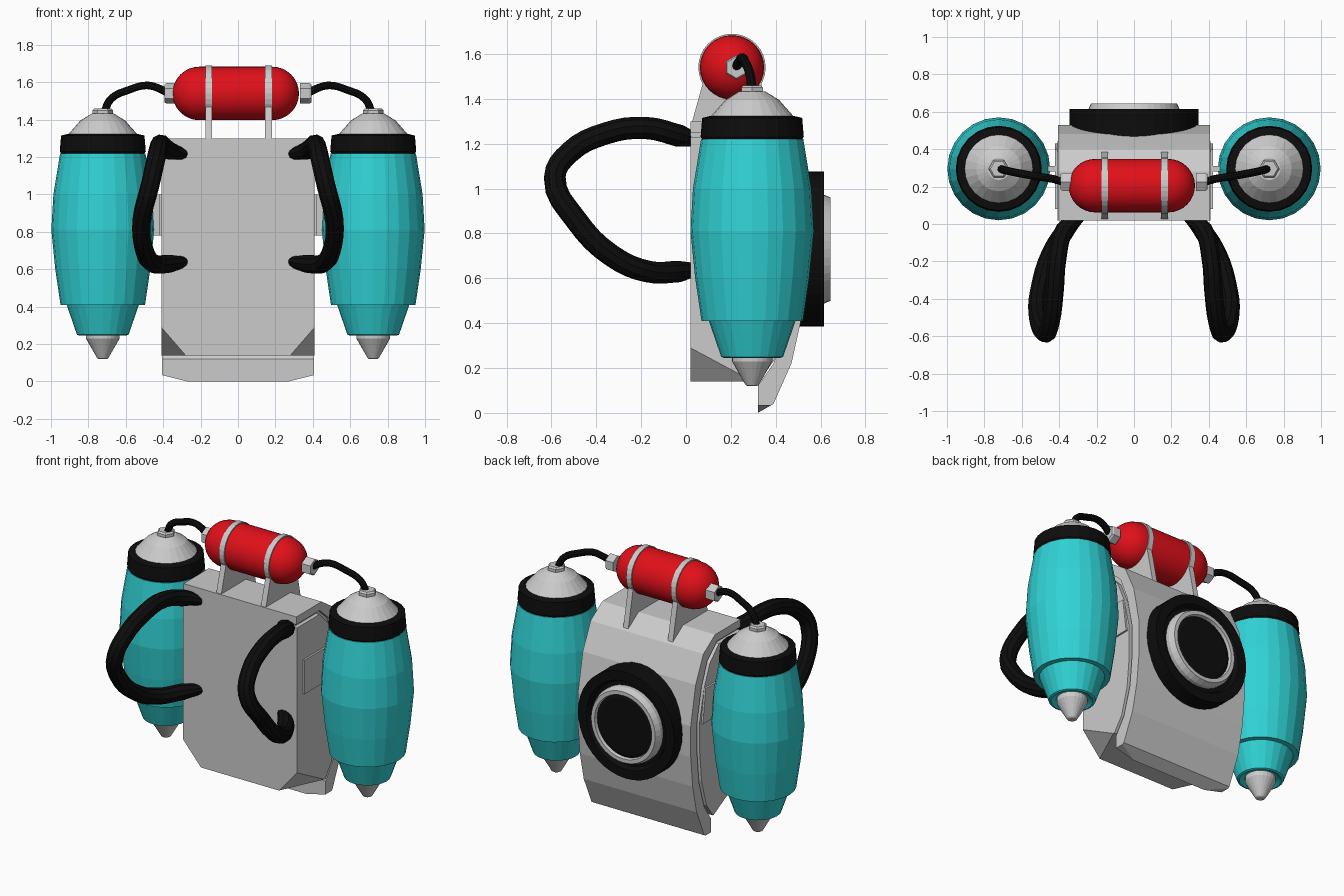
import bpy, bmesh, math
from mathutils import Matrix, Vector

if "Cube" in bpy.data.objects:
    bpy.data.objects.remove(bpy.data.objects["Cube"])


def material(name, rgb):
    m = bpy.data.materials.new(name)
    m.diffuse_color = (*rgb, 1)
    m.use_nodes = True
    m.node_tree.nodes["Principled BSDF"].inputs["Base Color"].default_value = m.diffuse_color
    return m


TEAL = material("teal", (0.03, 0.65, 0.67))
RED = material("red", (0.75, 0.005, 0.01))
BLACK = material("black", (0.004, 0.004, 0.004))


def finish(name, bm, mat=None, smooth=False):
    bmesh.ops.recalc_face_normals(bm, faces=bm.faces)
    me = bpy.data.meshes.new(name)
    bm.to_mesh(me)
    bm.free()
    ob = bpy.data.objects.new(name, me)
    bpy.context.collection.objects.link(ob)
    if mat:
        me.materials.append(mat)
    if smooth:
        bpy.ops.object.select_all(action='DESELECT')
        ob.select_set(True)
        bpy.context.view_layer.objects.active = ob
        bpy.ops.object.shade_smooth_by_angle(angle=math.radians(30))
    return ob


def prism(name, yz, x0, x1, cuts=(), mat=None):
    """Extrude a side profile along x, then slice off corners with planes."""
    bm = bmesh.new()
    f = bm.faces.new([bm.verts.new((x0, y, z)) for y, z in yz])
    ext = bmesh.ops.extrude_face_region(bm, geom=[f])["geom"]
    bmesh.ops.translate(bm, vec=(x1 - x0, 0, 0),
                        verts=[v for v in ext if isinstance(v, bmesh.types.BMVert)])
    for co, no in cuts:
        r = bmesh.ops.bisect_plane(bm, geom=bm.verts[:] + bm.edges[:] + bm.faces[:],
                                   plane_co=co, plane_no=no, clear_outer=True)
        edges = [e for e in r["geom_cut"] if isinstance(e, bmesh.types.BMEdge)]
        bmesh.ops.holes_fill(bm, edges=edges, sides=0)
    return finish(name, bm, mat)


def lathe(name, profile, loc, axis='Z', n=24, mat=None, closed=False, smooth=False):
    """Revolve (radius, height) points around an axis."""
    rot = {'Z': Matrix(), 'X': Matrix.Rotation(math.pi / 2, 4, 'Y'),
           'Y': Matrix.Rotation(-math.pi / 2, 4, 'X')}[axis]
    m = Matrix.Translation(loc) @ rot
    bm = bmesh.new()
    rings = [[bm.verts.new(m @ Vector((r * math.cos(a), r * math.sin(a), h)))
              for a in (2 * math.pi * i / n for i in range(n))] for r, h in profile]
    pairs = list(zip(rings, rings[1:]))
    if closed:
        pairs.append((rings[-1], rings[0]))
    else:
        bm.faces.new(rings[0])
        bm.faces.new(rings[-1])
    for a, b in pairs:
        for i in range(n):
            j = (i + 1) % n
            bm.faces.new((a[i], a[j], b[j], b[i]))
    return finish(name, bm, mat, smooth)


def tube(name, points, radius, mat, taper=1.0):
    """Round tube along a smooth path, converted to a mesh."""
    cu = bpy.data.curves.new(name + "_path", 'CURVE')
    cu.dimensions = '3D'
    cu.bevel_depth = radius
    cu.bevel_resolution = 3
    cu.use_fill_caps = True
    cu.resolution_u = 4
    sp = cu.splines.new('BEZIER')
    sp.bezier_points.add(len(points) - 1)
    for bp, p in zip(sp.bezier_points, points):
        bp.co = p
        bp.handle_left_type = bp.handle_right_type = 'AUTO'
    sp.bezier_points[0].radius = sp.bezier_points[-1].radius = taper
    tmp = bpy.data.objects.new(name + "_path", cu)
    bpy.context.collection.objects.link(tmp)
    dg = bpy.context.evaluated_depsgraph_get()
    me = bpy.data.meshes.new_from_object(tmp.evaluated_get(dg))
    bpy.data.objects.remove(tmp)
    bm = bmesh.new()
    bm.from_mesh(me)
    bpy.data.meshes.remove(me)
    return finish(name, bm, mat, True)


# Pack body: front block with clipped lower corners
corner_cuts = []
for s in (-1, 1):
    a, b, c = (Vector(p) for p in ((s * .41, .02, .29), (s * .28, .02, .14), (s * .41, .3, .14)))
    n = (b - a).cross(c - a)
    if n.dot(Vector((0, .3, .8)) - a) > 0:
        n = -n
    corner_cuts.append((a, n))
prism("pack_body", [(.02, .14), (.02, 1.23), (.25, 1.23), (.34, 1.14), (.4, 1.0), (.445, .8),
                    (.445, .6), (.425, .4), (.375, .23), (.31, .14)], -.41, .41, corner_cuts)
# Filler seen at the bottom of the groove between body and shell
prism("groove_core", [(.02, 1.1), (.02, 1.27), (.27, 1.27), (.4, 1.15), (.48, .8), (.48, .6),
                      (.44, .3), (.34, .16), (.2, .3)], -.385, .385)
# Curved back shell with skirt
shell_cuts = [((s * .27, .3, 0), (s * .25, 0, -1)) for s in (-1, 1)]
prism("back_shell", [(.02, 1.3), (.28, 1.3), (.4, 1.22), (.48, 1.05), (.53, .8), (.53, .6),
                     (.51, .4), (.47, .22), (.39, .04), (.32, 0), (.32, .12), (.39, .22),
                     (.445, .4), (.465, .6), (.465, .8), (.42, 1.01), (.36, 1.16), (.26, 1.25),
                     (.02, 1.25)], -.405, .405, shell_cuts)

# Round vent on the back
lathe("vent_rim", [(.33, .44), (.345, .46), (.345, .615), (.285, .615), (.27, .585), (.1, .585)],
      (0, 0, .73), 'Y', 40, BLACK)
lathe("vent_ring", [(.245, .58), (.245, .61), (.23, .645), (.205, .645), (.195, .6)],
      (0, 0, .73), 'Y', 40, closed=True)
lathe("vent_disc", [(.2, .58), (.2, .625), (.18, .632)], (0, 0, .73), 'Y', 40, BLACK)

# Fuel tank capsule
R, H = .143, .195
arc = [math.pi / 2 * i / 8 for i in range(9)]
cap = [(max(R * math.cos(t), .002), H + R * math.sin(t)) for t in arc]
lathe("fuel_tank", [(r, -h) for r, h in reversed(cap)] + cap, (-.012, .205, 1.54), 'X', 32, RED,
      smooth=True)

for s, side in ((-1, "left"), (1, "right")):
    # Tank clamp and bracket
    x = .003 + s * .16
    lathe(side + "_tank_clamp", [(.135, -.018), (.15, -.018), (.15, .018), (.135, .018)],
          (x, .205, 1.54), 'X', 32, closed=True)
    prism(side + "_tank_bracket", [(.025, 1.29), (.075, 1.47), (.12, 1.44), (.205, 1.42),
                                   (.29, 1.44), (.335, 1.47), (.385, 1.23)], x - .018, x + .018)
    # Thruster pod
    pod = (s * .723, .295, 0)
    lathe(side + "_pod_shell", [(.19, .41), (.226, .41), (.254, .6), (.275, .81), (.264, 1.0),
                                (.228, 1.22)], pod, mat=TEAL)
    lathe(side + "_pod_skirt", [(.1, .26), (.125, .245), (.138, .25), (.195, .415)], pod, mat=TEAL)
    lathe(side + "_pod_nozzle", [(.022, .12), (.03, .125), (.09, .23), (.09, .27)], pod)
    lathe(side + "_pod_band", [(.22, 1.215), (.23, 1.23), (.223, 1.315), (.18, 1.325)], pod,
          mat=BLACK)
    lathe(side + "_pod_cap", [(.19, 1.31), (.182, 1.325), (.12, 1.395), (.06, 1.432)], pod)
    lathe(side + "_pod_nut", [(.055, 1.415), (.055, 1.45), (.045, 1.46)], pod, n=6)
    # Tank nut and fuel hose
    lathe(side + "_tank_nut", [(.055, -.03), (.055, .02), (.048, .03)] if s > 0 else
          [(.048, -.03), (.055, -.02), (.055, .03)], (s * .362, .225, 1.54), 'X', 6)
    tube(side + "_fuel_hose", [(s * .38, .225, 1.545), (s * .43, .24, 1.57), (s * .49, .25, 1.583),
                               (s * .58, .265, 1.56), (s * .68, .285, 1.51),
                               (s * .715, .295, 1.44)], .021, BLACK)
    # Pod mount: side pad and connecting plate
    prism(side + "_side_pad", [(.08, .78), (.08, 1.0), (.4, 1.0), (.43, .78)], s * .4, s * .422)
    prism(side + "_pod_mount", [(.28, .78), (.28, 1.0), (.31, 1.0), (.31, .78)], s * .4, s * .5)
    # Shoulder strap
    tube(side + "_shoulder_strap",
         [(s * .29, .04, 1.215), (s * .37, -.03, 1.235), (s * .41, -.18, 1.27),
          (s * .425, -.36, 1.245), (s * .445, -.52, 1.16), (s * .47, -.585, 1.05),
          (s * .515, -.49, .86), (s * .5, -.33, .7), (s * .45, -.17, .63),
          (s * .37, -.04, .63), (s * .29, .04, .64)], .05, BLACK, .6)
